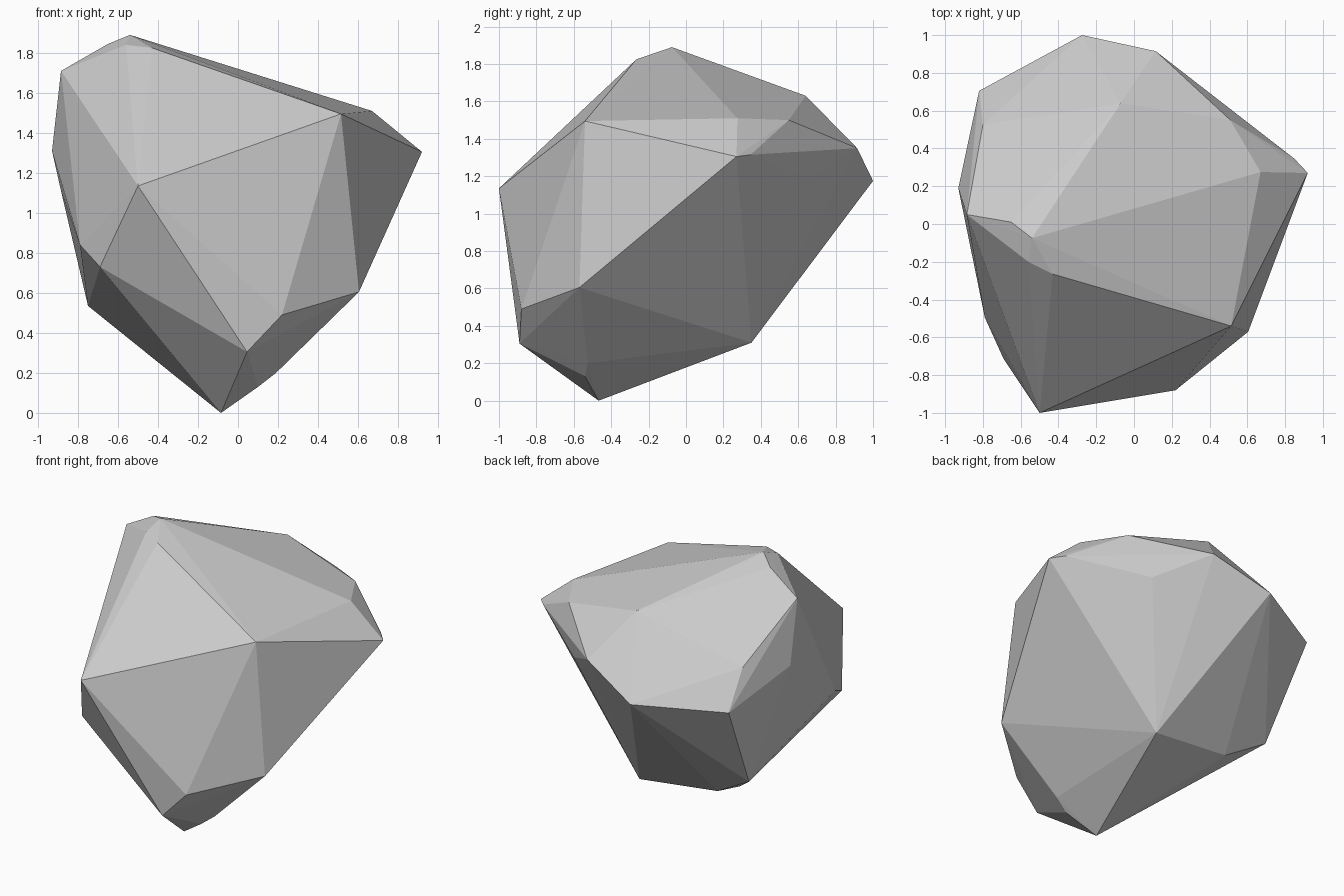
import bpy
import bmesh

# Corner points of the faceted boulder, grouped from top to bottom
crown = [(-.54, -.075, 1.89), (-.65, .01, 1.845), (-.56, -.2, 1.84), (-.43, -.265, 1.825),
         (-.885, .05, 1.71), (-.07, .64, 1.63)]
shoulder = [(.67, .275, 1.51), (.515, -.54, 1.495), (.51, .55, 1.5), (-.8, .525, 1.39),
            (.115, .915, 1.35), (-.93, .19, 1.31), (.92, .27, 1.305), (.85, .345, 1.315)]
waist = [(-.275, 1.0, 1.175), (.40, .655, 1.19), (-.82, .705, 1.15), (-.5, -1.0, 1.135),
         (-.885, .12, 1.11), (-.79, -.495, .84), (-.69, -.715, .73)]
base = [(.605, -.57, .605), (-.75, .385, .535), (.22, -.88, .49), (-.47, .326, .373),
        (.11, .35, .31), (.045, -.89, .305), (.19, -.525, .2), (.1, -.54, .13),
        (-.085, -.467, 0)]

# Wrap the points in a flat-faced convex hull
bm = bmesh.new()
for p in crown + shoulder + waist + base:
    bm.verts.new(p)
bmesh.ops.convex_hull(bm, input=bm.verts[:])
bmesh.ops.delete(bm, geom=[v for v in bm.verts if not v.link_faces], context='VERTS')
bmesh.ops.recalc_face_normals(bm, faces=bm.faces[:])

mesh = bpy.data.meshes.new("boulder")
bm.to_mesh(mesh)
bm.free()
boulder = bpy.data.objects.new("boulder", mesh)
bpy.context.collection.objects.link(boulder)
